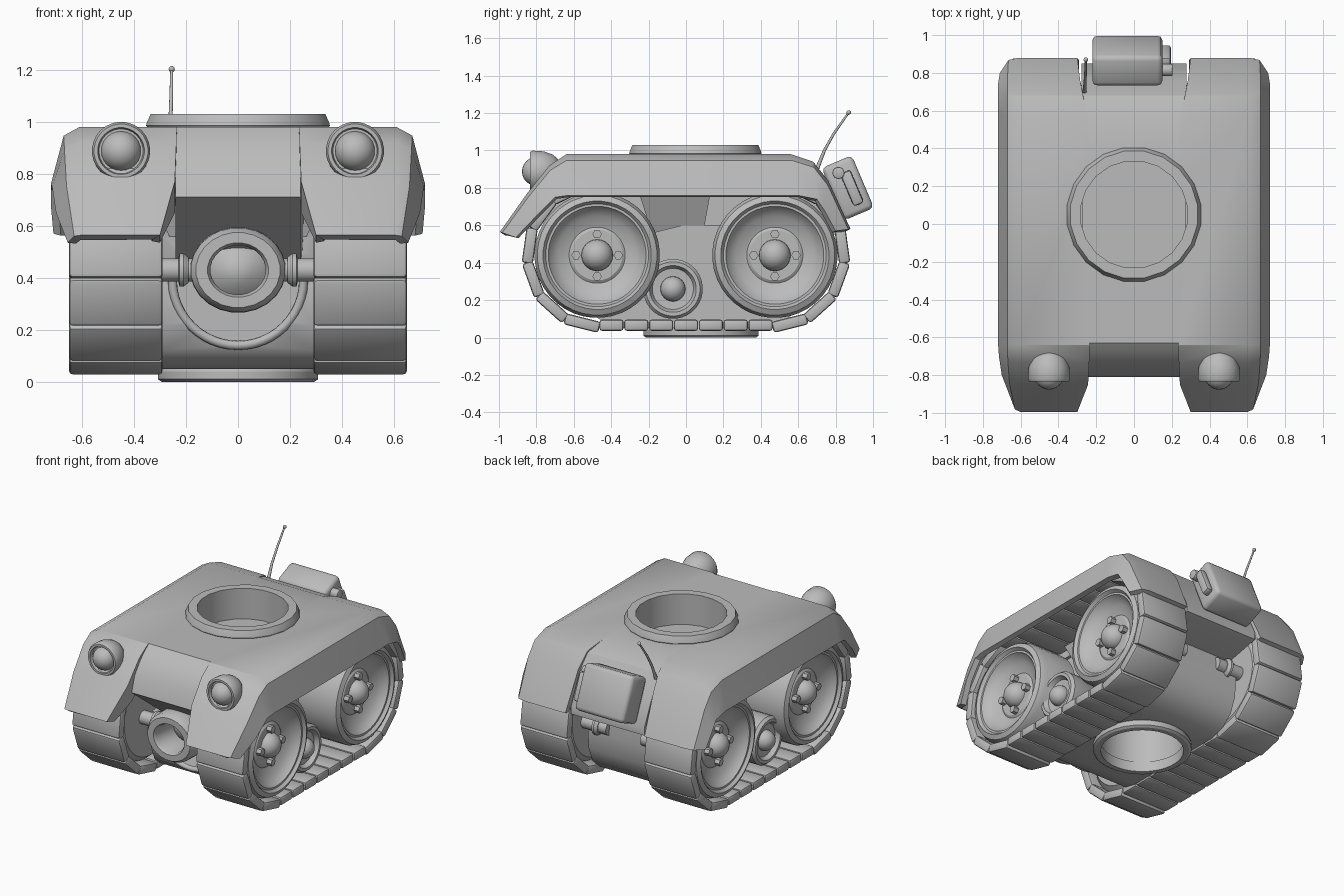
import bpy, bmesh, math
from mathutils import Matrix, Vector

if "Cube" in bpy.data.objects:
    bpy.data.objects.remove(bpy.data.objects["Cube"])

grey = bpy.data.materials.new("plain grey")
grey.use_nodes = True
grey.diffuse_color = (0.5, 0.5, 0.5, 1)
grey.node_tree.nodes["Principled BSDF"].inputs["Base Color"].default_value = (0.5, 0.5, 0.5, 1)


def finish(name, bm, mirror=False, bevel=0, solid=0, cuts=(), angle=32, recalc=True):
    """Turn a bmesh into a finished, shaded object."""
    if recalc:
        bmesh.ops.recalc_face_normals(bm, faces=bm.faces)
    me = bpy.data.meshes.new(name)
    bm.to_mesh(me)
    bm.free()
    me.materials.append(grey)
    ob = bpy.data.objects.new(name, me)
    bpy.context.collection.objects.link(ob)
    if solid:
        m = ob.modifiers.new("thickness", 'SOLIDIFY')
        m.thickness, m.offset, m.use_even_offset = solid, -1, True
    if bevel:
        m = ob.modifiers.new("bevel", 'BEVEL')
        m.width, m.segments, m.limit_method = bevel, 2, 'ANGLE'
    if mirror:
        m = ob.modifiers.new("mirror", 'MIRROR')
        m.use_mirror_merge = False
    for c in cuts:
        m = ob.modifiers.new("cut", 'BOOLEAN')
        m.operation, m.object, m.solver = 'DIFFERENCE', c, 'EXACT'
    bpy.ops.object.select_all(action='DESELECT')
    ob.select_set(True)
    bpy.context.view_layer.objects.active = ob
    bpy.ops.object.convert(target='MESH')
    bpy.ops.object.shade_smooth_by_angle(angle=math.radians(angle))
    return ob


AXES = {'X': Matrix.Rotation(math.pi / 2, 4, 'Y'),
        'Y': Matrix.Rotation(-math.pi / 2, 4, 'X'), 'Z': Matrix()}


def lathe(bm, profile, axis, centre, n=32, closed=False, scale=(1, 1, 1)):
    """Spin (radius, along) points round an axis through centre."""
    mat = Matrix.Translation(centre) @ Matrix.Diagonal((*scale, 1)) @ AXES[axis]
    rings = []
    for r, h in profile:
        if r == 0:
            rings.append([bm.verts.new(mat @ Vector((0, 0, h)))] * n)
        else:
            rings.append([bm.verts.new(mat @ Vector((r * math.cos(a), r * math.sin(a), h)))
                          for a in (math.tau * (k + 0.5) / n for k in range(n))])
    pairs = list(zip(rings, rings[1:] + rings[:1])) if closed else list(zip(rings, rings[1:]))
    for a, b in pairs:
        for k in range(n):
            j = (k + 1) % n
            bm.faces.new(list(dict.fromkeys((a[k], a[j], b[j], b[k]))))


def rod(bm, r, h0, h1, axis, centre, n=20):
    lathe(bm, [(0, h0), (r, h0), (r, h1), (0, h1)], axis, centre, n)


def ball(bm, r, centre, n=24):
    bmesh.ops.create_uvsphere(bm, u_segments=n, v_segments=n // 2, radius=r,
                              matrix=Matrix.Translation(centre) @ AXES['X'])


def prism(bm, outline, half):
    """Extrude a side outline of (y, z) points across the width."""
    face = bm.faces.new([bm.verts.new((-half, y, z)) for y, z in outline])
    new = bmesh.ops.extrude_face_region(bm, geom=[face])["geom"]
    bmesh.ops.translate(bm, vec=(2 * half, 0, 0), verts=[v for v in new if isinstance(v, bmesh.types.BMVert)])


def block(bm, size, mat):
    bmesh.ops.create_cube(bm, size=1, matrix=mat @ Matrix.Diagonal((*size, 1)))


def cutter(name, *args):
    bm = bmesh.new()
    rod(bm, *args)
    ob = finish(name, bm)
    ob.hide_render = True
    return ob


# Cutters for the turret well, the floor well and the nose cavity
well = cutter("well_cutter", 0.3, 0.82, 1.2, 'Z', (0, 0.05, 0), 20)
floor_well = cutter("floor_cutter", 0.268, -0.1, 0.36, 'Z', (0, 0.08, 0), 32)
cavity = cutter("cavity_cutter", 0.25, -0.9, -0.24, 'Y', (0, 0, 0.39), 32)

# Fender shells: top y z, lower edge y z, inner x, edge x, outer x
stations = [(-.995, .565, -.91, .535, .30, .60, .655), (-.85, .77, -.80, .65, .243, .61, .70),
            (-.73, .92, -.70, .75, .237, .61, .715), (-.64, .98, -.63, .76, .235, .61, .72),
            (.56, .98, .60, .76, .24, .61, .72), (.68, .94, .70, .74, .27, .61, .72),
            (.76, .84, .74, .68, .285, .61, .72), (.88, .58, .80, .57, .30, .61, .71)]
bm = bmesh.new()
rows = []
for y, z, yl, zl, xi, xe, xo in stations:
    ym, zm = y + (yl - y) * 0.15, z + (zl - z) * 0.15
    section = [(xi, yl, zl), (xi, y, z), (xe, y, z), (xe + 0.55 * (xo - xe), ym, zm), (xo, yl, zl)]
    rows.append([bm.verts.new(p) for p in section])
for a, b in zip(rows, rows[1:]):
    for k in range(4):
        bm.faces.new((a[k], a[k + 1], b[k + 1], b[k]))
bm.normal_update()
if sum(f.normal.z for f in bm.faces) < 0:
    bmesh.ops.reverse_faces(bm, faces=bm.faces)
finish("fenders", bm, mirror=True, solid=0.035, cuts=[well], recalc=False)

# Central hull with the recessed nose and tail plates and their undersides
bm = bmesh.new()
prism(bm, [(-.63, .98), (-.67, .95), (-.72, .90), (-.775, .82), (-.81, .71), (-.5, .47), (.58, .47),
           (.85, .57), (.85, .62), (.76, .81), (.68, .93), (.56, .98)], 0.24)
for v in bm.verts:
    if v.co.y > 0.6:
        v.co.x *= 1.16
finish("centre_hull", bm, cuts=[well])

# Tapered sponsons between the deck and the lower hull
bm = bmesh.new()
bmesh.ops.create_cube(bm, size=1)
for v in bm.verts:
    top = v.co.z > 0
    y = (0.13 if top else 0.09) if v.co.y > 0 else (-0.25 if top else -0.18)
    v.co = (math.copysign(0.36 if top else 0.26, v.co.x), y, 0.77 if top else 0.55)
finish("hull_sponsons", bm)

# Lower hull, hollow at the nose
bm = bmesh.new()
prism(bm, [(-.52, .46), (-.54, .35), (-.53, .22), (-.49, .12), (-.43, .07), (-.34, .05), (.42, .05), (.52, .08),
           (.60, .15), (.64, .25), (.65, .38), (.64, .49), (.48, .57), (.2, .60), (-.02, .60), (-.18, .56),
           (-.3, .48)], 0.29)
finish("lower_hull", bm, cuts=[cavity, floor_well], angle=40)

# Rounded lip around the nose cavity
curve = bpy.data.curves.new("nose_lip", 'CURVE')
curve.dimensions, curve.bevel_depth, curve.bevel_resolution = '3D', 0.018, 2
curve.use_fill_caps = True
spline = curve.splines.new('POLY')
spline.points.add(24)
for k, p in enumerate(spline.points):
    a = math.pi * (1 + k / 24)
    p.co = (0.252 * math.cos(a), -0.54 - 0.03 * math.sin(a), 0.39 + 0.25 * math.sin(a), 1)
curve.materials.append(grey)
bpy.context.collection.objects.link(bpy.data.objects.new("nose_lip", curve))

# Turret ring with its well wall, and floor ring
bm = bmesh.new()
lathe(bm, [(.285, .81), (.33, .81), (.33, .95), (.358, .985), (.354, 1.0), (.34, 1.03), (.285, 1.03)],
      'Z', (0, .05, 0), 20, True)
finish("turret_ring", bm)
bm = bmesh.new()
lathe(bm, [(.26, .07), (.29, .07), (.31, .04), (.31, .01), (.295, 0), (.26, 0)], 'Z', (0, .08, 0), 32, True)
finish("floor_ring", bm)

# Nose muzzle with a domed seat inside
bm = bmesh.new()
lathe(bm, [(0, -.60), (.05, -.59), (.095, -.55), (.095, -.73), (.105, -.75), (.145, -.75), (.163, -.72),
           (.165, -.62), (.13, -.50), (.12, -.2), (0, -.2)], 'Y', (0, 0, 0.43), 24, scale=(1.12, 1, 1))
finish("nose_muzzle", bm)

# Axle stubs and collars
bm = bmesh.new()
for y in (-0.57, 0.64):
    rod(bm, 0.045, 0.13, 0.34, 'X', (0, y, 0.43))
    lathe(bm, [(0, .19), (.05, .19), (.065, .21), (.065, .225), (0, .24)], 'X', (0, y, 0.43), 20)
finish("axle_stubs", bm, mirror=True)

# Road wheels with dished faces, hubs and bolts
wheels, hubs, bolts = bmesh.new(), bmesh.new(), bmesh.new()
for y in (-0.475, 0.475):
    c = Vector((0, y, 0.44))
    lathe(wheels, [(0, .32), (.30, .32), (.335, .36), (.335, .60), (.32, .635), (.29, .65), (.275, .63), (.262, .63),
                   (.25, .61), (.21, .575), (.15, .555), (.135, .565), (0, .565)], 'X', c, 40)
    ball(hubs, 0.085, c + Vector((0.56, 0, 0)))
    for k in range(4):
        a = k * math.pi / 2
        rod(bolts, 0.025, 0.53, 0.60, 'X', c + Vector((0, math.cos(a), math.sin(a))) * 0.113, 6)
finish("road_wheels", wheels, mirror=True)
finish("wheel_hubs", hubs, mirror=True, angle=60)
finish("wheel_bolts", bolts, mirror=True)

# Small idler wheels
bm = bmesh.new()
c = (0, -0.07, 0.26)
lathe(bm, [(0, .38), (.15, .38), (.16, .40), (.16, .56), (.145, .58), (.125, .58), (.11, .55), (0, .54)], 'X', c)
rod(bm, 0.06, 0.27, 0.4, 'X', c)
ball(bm, 0.067, (0.55, c[1], c[2]))
finish("idler_wheels", bm, mirror=True)

# Track plates: short ones on the straights, longer ones round the wheels
bm = bmesh.new()
R, half, bend = 0.374, 0.465, math.radians(28)
for run, level in ((half, -R), (half + 0.07, R)):
    step = 2 * run / 7
    for k in range(7):
        block(bm, (0.36, step * 0.97, 0.06), Matrix.Translation((0.47, -run + (k + 0.5) * step, 0.44 + level)))
for end in (1, -1):
    for k in range(6):
        place = (Matrix.Translation((0.47, end * half, 0.44)) @ Matrix.Rotation(end * (k + 0.5) * bend, 4, 'X')
                 @ Matrix.Translation((0, 0, -R)))
        block(bm, (0.36, 2 * R * math.tan(bend / 2) * 1.02, 0.06), place)
finish("track_plates", bm, mirror=True, bevel=0.014)

# Headlights: domed pods with ball lenses
bm = bmesh.new()
lathe(bm, [(0, .12), (.05, .11), (.09, .07), (.108, .02), (.112, -.04), (.104, -.055), (.09, -.055), (.085, -.03),
           (0, -.03)], 'Y', (0.45, -0.78, 0.888), 28)
ball(bm, 0.077, (0.45, -0.80, 0.888))
finish("headlights", bm, mirror=True, angle=40)

# Fuel can leaning on the tail plate, with handle and cap
tilt = Matrix.Translation((0, 0.865, 0.80)) @ Matrix.Rotation(math.radians(23), 4, 'X')
bm = bmesh.new()
block(bm, (0.37, 0.175, 0.305), tilt @ Matrix.Translation((-0.035, 0, 0)))
finish("fuel_can", bm, bevel=0.025, angle=50)
bm = bmesh.new()
block(bm, (0.05, 0.06, 0.19), tilt @ Matrix.Translation((0.17, 0.02, -0.01)))
finish("can_handle", bm, bevel=0.015)
bm = bmesh.new()
rod(bm, 0.033, 0.12, 0.205, 'X', (0, 0.815, 0.88), 12)
finish("can_cap", bm, bevel=0.008)

# Whip antenna
curve = bpy.data.curves.new("antenna", 'CURVE')
curve.dimensions, curve.bevel_depth, curve.use_fill_caps = '3D', 0.008, True
spline = curve.splines.new('POLY')
spline.points.add(3)
path = [(-.262, .70, .90, 1, 1.4), (-.26, .74, 1.0, 1, 1), (-.257, .79, 1.09, 1, .9), (-.255, .868, 1.2, 1, .7)]
for p, (x, y, z, w, r) in zip(spline.points, path):
    p.co, p.radius = (x, y, z, w), r
curve.materials.append(grey)
bpy.context.collection.objects.link(bpy.data.objects.new("antenna", curve))
bm = bmesh.new()
ball(bm, 0.012, (-0.255, 0.87, 1.203), 12)
finish("antenna_tip", bm, angle=60)

for ob in (well, floor_well, cavity):
    bpy.data.objects.remove(ob)
